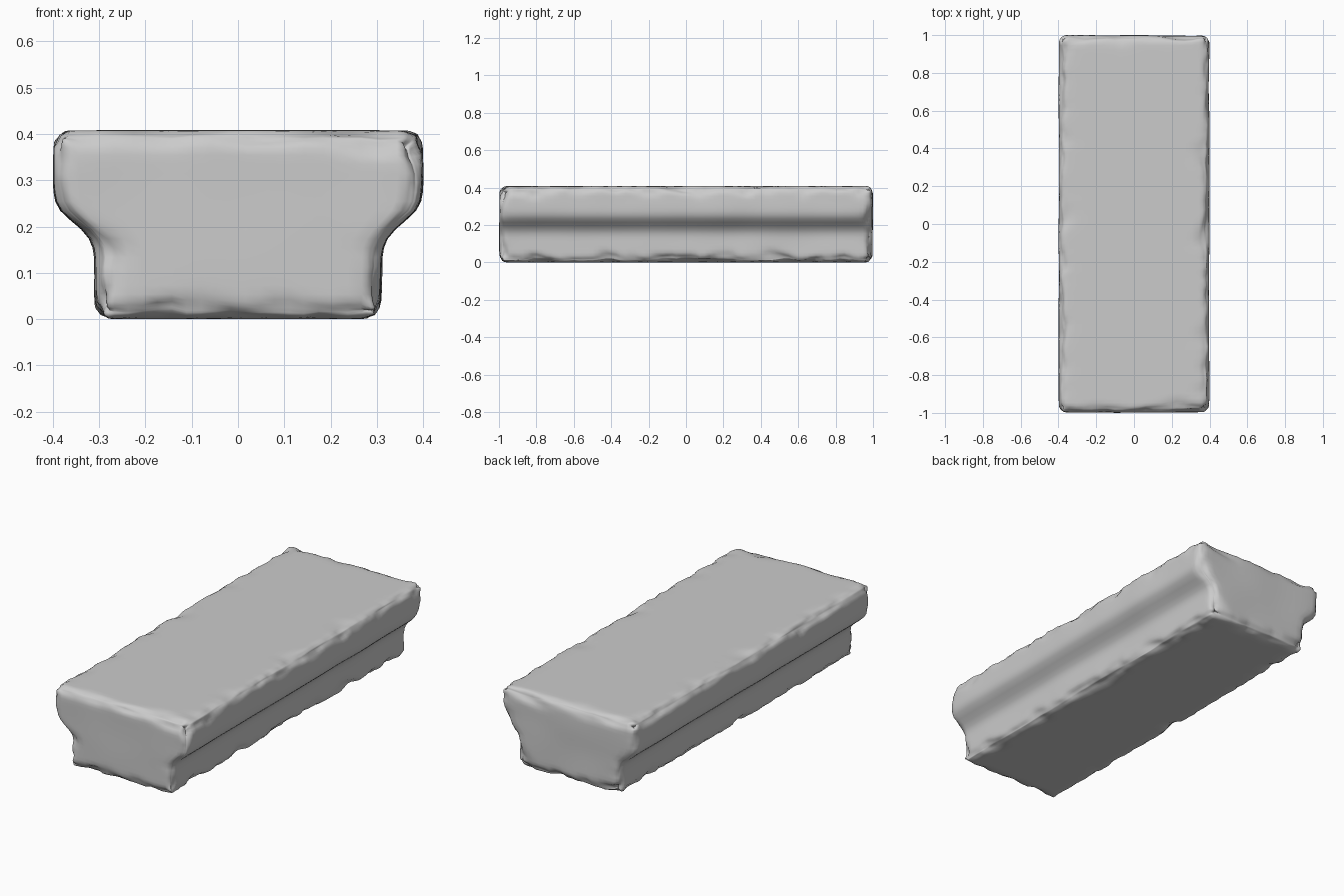
import bpy, bmesh
from mathutils import Vector, noise

if "Cube" in bpy.data.objects:
    bpy.data.objects.remove(bpy.data.objects["Cube"])

HALF_LEN, HEIGHT = 1.0, 0.408
# Half width of the block by height: narrow foot, flared shoulder, wide head
PROFILE = [(0.0, 0.31), (0.145, 0.312), (0.17, 0.32), (0.19, 0.335), (0.215, 0.365),
           (0.238, 0.39), (0.26, 0.398), (0.29, 0.40), (HEIGHT, 0.40)]


def half_width(z):
    for (z0, w0), (z1, w1) in zip(PROFILE, PROFILE[1:]):
        if z <= z1:
            return w0 + (w1 - w0) * (z - z0) / (z1 - z0)
    return PROFILE[-1][1]


def cuts(lo, hi, step, rim=(0.006, 0.014, 0.024, 0.037, 0.053)):
    """Cut positions: dense near both rims, even in between."""
    inner = hi - lo - 2 * rim[-1]
    n = max(2, round(inner / step))
    middle = [lo + rim[-1] + inner * i / n for i in range(n + 1)]
    return [lo + r for r in rim[:-1]] + middle + [hi - r for r in rim[:-1]]


# Gridded box
bm = bmesh.new()
bmesh.ops.create_cube(bm, size=1)
for v in bm.verts:
    v.co = Vector((v.co.x * 0.8, v.co.y * 2 * HALF_LEN, (v.co.z + 0.5) * HEIGHT))
for axis, values in ((0, cuts(-0.4, 0.4, 0.04)),
                     (1, cuts(-HALF_LEN, HALF_LEN, 0.025)),
                     (2, cuts(0, HEIGHT, 0.02))):
    normal = Vector([float(i == axis) for i in range(3)])
    for value in values:
        bmesh.ops.bisect_plane(bm, geom=bm.verts[:] + bm.edges[:] + bm.faces[:],
                               plane_co=normal * value, plane_no=normal, dist=1e-5)

# Shape to the profile, then chip the rims with a chamfer of varying size
for v in bm.verts:
    v.co.x *= half_width(v.co.z) / 0.4
    p = v.co.copy()
    sx, sy = (1 if p.x > 0 else -1), (1 if p.y > 0 else -1)
    sz = 1 if p.z > HEIGHT / 2 else -1
    gap = (half_width(p.z) - abs(p.x), HALF_LEN - abs(p.y),
           HEIGHT - p.z if sz > 0 else p.z)
    sign = (sx, sy, sz)
    chip = noise.noise(p * 9 + Vector((3, 7, 1)))
    fine = noise.noise(p * 24 + Vector((5, 2, 8)))
    size = 0.036 + 0.05 * max(0, chip) + 0.018 * fine
    move = Vector()
    for a, b in ((0, 2), (1, 2), (0, 1)):
        over = size - gap[a] - gap[b]
        if over > 0:
            move[a] -= sign[a] * over * 0.4
            move[b] -= sign[b] * over * 0.4
    v.co += move
    # Gentle unevenness, always inward
    dent = 0.004 * (noise.noise(p * 5) + 0.6)
    if gap[0] < 1e-4:
        v.co.x -= sx * dent
    if gap[1] < 1e-4:
        v.co.y -= sy * dent

for _ in range(2):
    bmesh.ops.smooth_vert(bm, verts=bm.verts, factor=0.25,
                          use_axis_x=True, use_axis_y=True, use_axis_z=True)
bmesh.ops.recalc_face_normals(bm, faces=bm.faces)
for f in bm.faces:
    f.smooth = True

# Stone block
mesh = bpy.data.meshes.new("stone_block")
bm.to_mesh(mesh)
bm.free()
block = bpy.data.objects.new("stone_block", mesh)
bpy.context.collection.objects.link(block)
